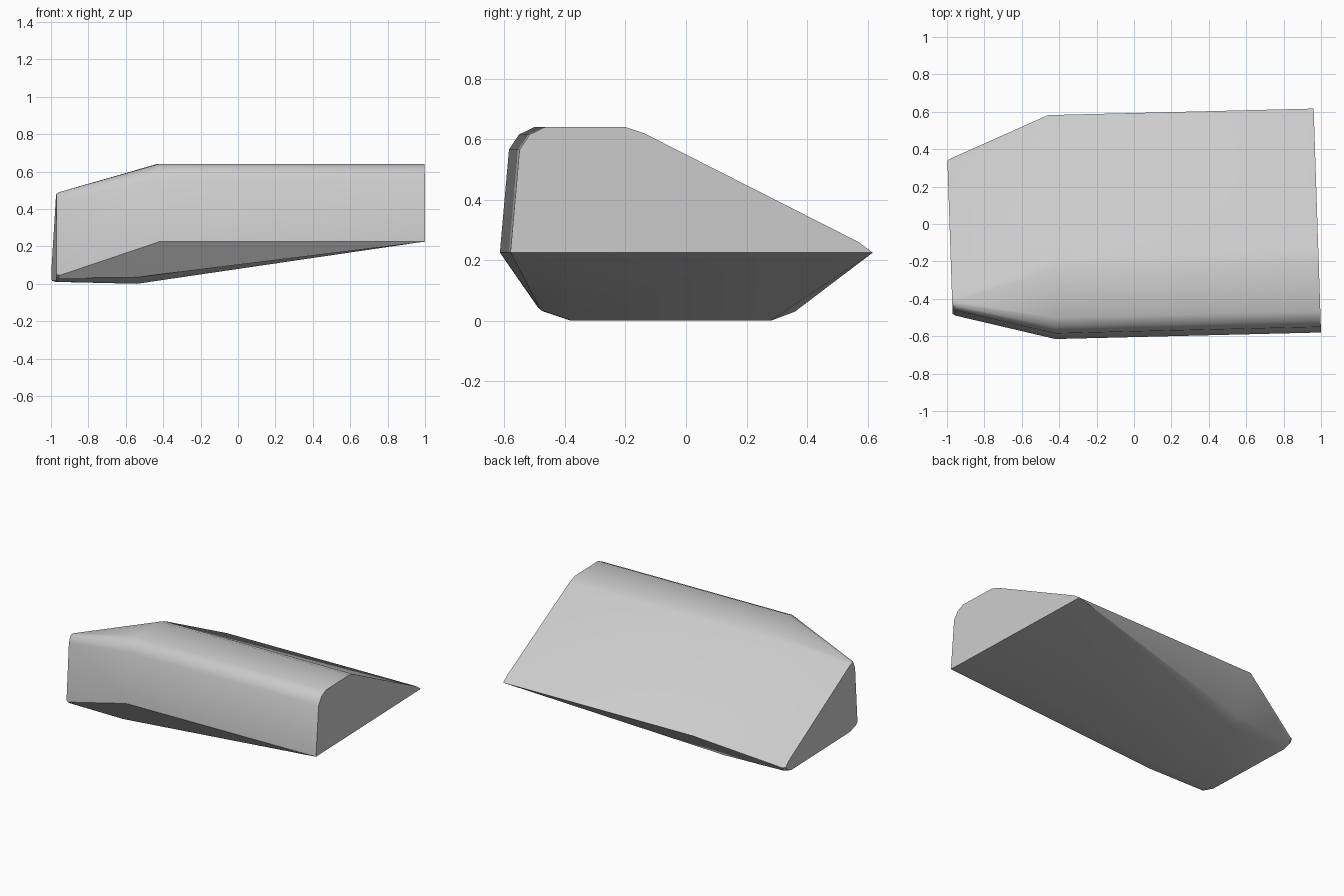
import bpy
import bmesh
import math

cube = bpy.data.objects.get("Cube")
if cube:
    bpy.data.objects.remove(cube, do_unlink=True)

grey = bpy.data.materials.new("light grey")
grey.use_nodes = True
colour = (0.6, 0.6, 0.6, 1)
grey.diffuse_color = colour
grey.node_tree.nodes["Principled BSDF"].inputs["Base Color"].default_value = colour

# Upper outline from front rim over the ridge to back rim, as (y, z)
upper = [(-0.58, 0.225), (-0.55, 0.565), (-0.517, 0.615), (-0.465, 0.64),
         (-0.20, 0.64), (-0.14, 0.62), (0.57, 0.26), (0.617, 0.225)]
nose_upper = [(-0.49, 0.045), (-0.462, 0.44), (-0.45, 0.475), (-0.435, 0.49),
              (-0.415, 0.49), (-0.39, 0.478), (0.32, 0.085), (0.35, 0.055)]
# Lower outline from back to front
belly = [(0.36, 0.03), (0.28, 0.0), (-0.38, 0.0), (-0.48, 0.035)]
nose_belly = [(0.335, 0.03), (0.28, 0.01), (-0.40, 0.01), (-0.47, 0.03)]


def slant(x, y):
    """End faces lean slightly across the width."""
    return x - 0.033 * (y + 0.58)


# Wide open end: the lower outline closes onto the rim
wide = [(slant(1, y), y, z) for y, z in upper]
wide += [(slant(1, y), y, 0.225) for y in (0.617, 0.28, -0.38, -0.58)]

# Shoulder where the body begins to taper
shoulder = [(slant(-0.42, y), y - 0.035, z) for y, z in upper]
shoulder += [(-0.54, y, z) for y, z in belly]

# Nose ring and its slightly smaller rounded cap
nose = [(slant(-0.95, y), y, z) for y, z in nose_upper + nose_belly]
cap = [(x - 0.017, -0.1 + (y + 0.1) * 0.975, 0.2 + (z - 0.2) * 0.965)
       for x, y, z in nose]

bm = bmesh.new()
rings = [[bm.verts.new(p) for p in ring] for ring in (wide, shoulder, nose, cap)]
n = len(wide)
for a, b in zip(rings, rings[1:]):
    for i in range(n):
        j = (i + 1) % n
        bm.faces.new((a[i], a[j], b[j], b[i]))
bm.faces.new(rings[0][:8] + rings[0][9:11])
bm.faces.new(rings[-1])
bmesh.ops.remove_doubles(bm, verts=bm.verts, dist=0.0005)
bmesh.ops.recalc_face_normals(bm, faces=bm.faces)

mesh = bpy.data.meshes.new("wedge_body")
bm.to_mesh(mesh)
bm.free()
mesh.materials.append(grey)
body = bpy.data.objects.new("wedge_body", mesh)
bpy.context.collection.objects.link(body)

bpy.ops.object.select_all(action="DESELECT")
body.select_set(True)
bpy.context.view_layer.objects.active = body
bpy.ops.object.shade_smooth_by_angle(angle=math.radians(32))
